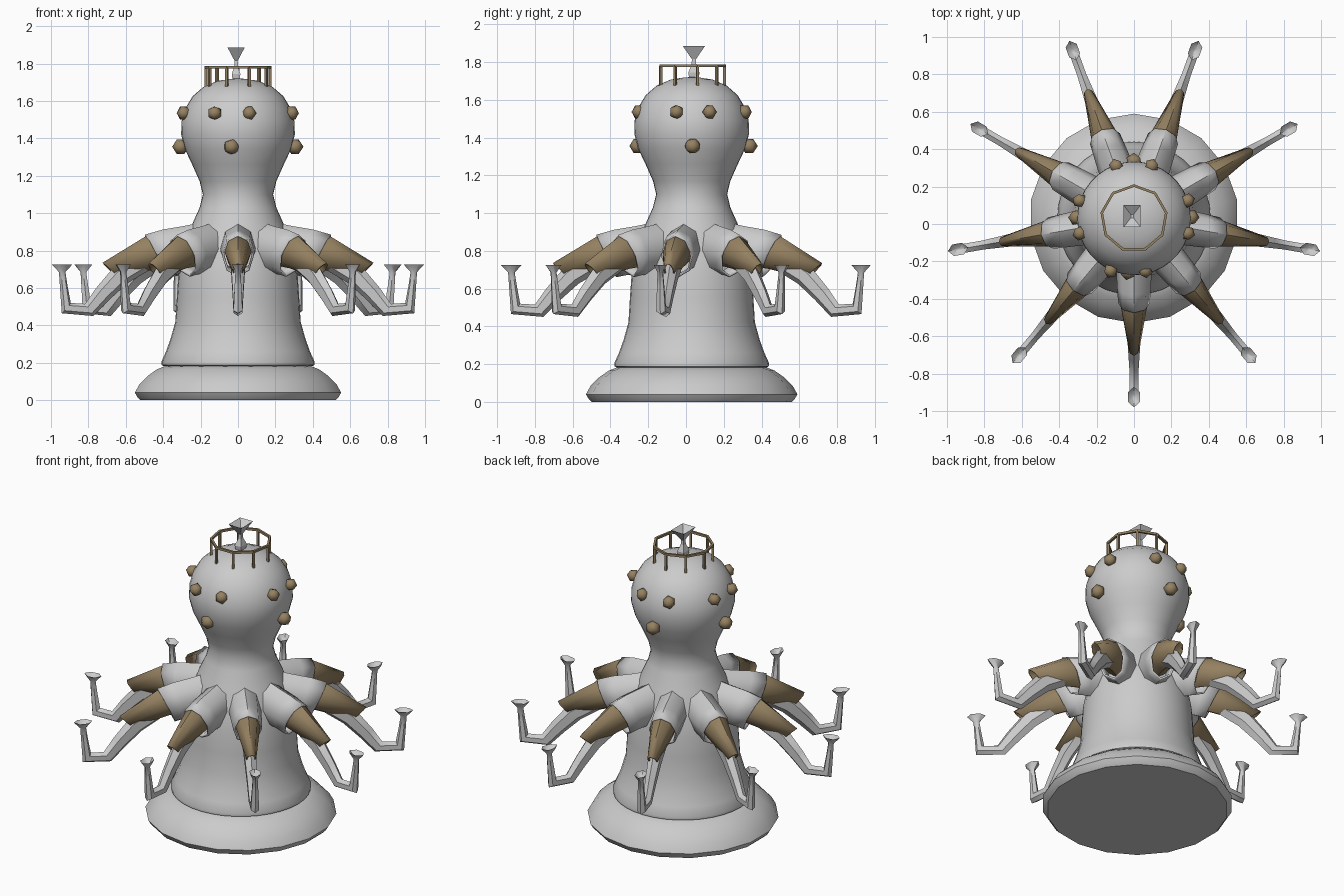
import bpy, bmesh
from math import sin, cos, pi, radians, tau
from mathutils import Vector, Matrix

if "Cube" in bpy.data.objects:
    bpy.data.objects.remove(bpy.data.objects["Cube"])

CX, CY = 0.0, 0.03          # axis of the model
ARMS = 9

brown = bpy.data.materials.new("tan_trim")
brown.diffuse_color = (0.30, 0.22, 0.12, 1)
brown.use_nodes = True
brown.node_tree.nodes["Principled BSDF"].inputs["Base Color"].default_value = brown.diffuse_color


def add_object(name, bm, mat=None, smooth=40):
    bmesh.ops.recalc_face_normals(bm, faces=bm.faces)
    mesh = bpy.data.meshes.new(name)
    bm.to_mesh(mesh)
    bm.free()
    if mat:
        mesh.materials.append(mat)
    ob = bpy.data.objects.new(name, mesh)
    bpy.context.collection.objects.link(ob)
    ob.location = (CX, CY, 0)
    if smooth:
        bpy.ops.object.select_all(action='DESELECT')
        ob.select_set(True)
        bpy.context.view_layer.objects.active = ob
        bpy.ops.object.shade_smooth_by_angle(angle=radians(smooth))
    return ob


def skin(rings, cap_start=True, cap_end=True):
    """Bridge a list of closed point rings into one skin."""
    bm = bmesh.new()
    loops = [[bm.verts.new(p) for p in ring] for ring in rings]
    n = len(loops[0])
    for a, b in zip(loops, loops[1:]):
        for i in range(n):
            j = (i + 1) % n
            bm.faces.new((a[i], a[j], b[j], b[i]))
    if cap_start:
        bm.faces.new(loops[0])
    if cap_end:
        bm.faces.new(loops[-1])
    return bm


def lathe(profile, n, start=pi / 2, sx=1.0, sy=1.0):
    return skin([[(sx * r * cos(start + tau * i / n), sy * r * sin(start + tau * i / n), z)
                  for i in range(n)] for r, z in profile])


def limb(sections, n, **caps):
    """Loft along +x; each section = top (r, z), bottom (r, z), half width."""
    rings = []
    for r1, z1, r2, z2, w in sections:
        top, bot = Vector((r1, 0, z1)), Vector((r2, 0, z2))
        mid, half = (top + bot) / 2, (top - bot) / 2
        rings.append([mid + half * cos(tau * i / n) + Vector((0, w * sin(tau * i / n), 0))
                      for i in range(n)])
    return skin(rings, **caps)


# Base plinth
add_object("base", lathe([(0.53, 0), (0.545, 0.015), (0.56, 0.04), (0.535, 0.085), (0.49, 0.13),
                          (0.44, 0.165), (0.39, 0.185)], 18))

# Body, neck and round head
add_object("body", lathe([(0.38, 0.175), (0.408, 0.188), (0.41, 0.205), (0.385, 0.26), (0.36, 0.33),
                          (0.335, 0.42), (0.327, 0.55), (0.318, 0.68), (0.295, 0.80), (0.25, 0.93),
                          (0.205, 1.03), (0.188, 1.10), (0.205, 1.17), (0.245, 1.26), (0.283, 1.34),
                          (0.304, 1.42), (0.302, 1.49), (0.282, 1.56), (0.243, 1.625),
                          (0.185, 1.675), (0.11, 1.707), (0.04, 1.718), (0.005, 1.72)], 36))

# Arm parts, built once along +x
sleeve = limb([(0.18, 0.955, 0.18, 0.68, 0.095), (0.30, 0.93, 0.26, 0.68, 0.095),
               (0.41, 0.912, 0.34, 0.672, 0.09), (0.505, 0.885, 0.40, 0.66, 0.085)],
              8, cap_end=False)
cuff = limb([(0.36, 0.91, 0.32, 0.72, 0.072), (0.495, 0.88, 0.43, 0.705, 0.072),
             (0.735, 0.735, 0.65, 0.655, 0.03)], 8, cap_end=False)
tentacle = limb([(0.54, 0.79, 0.49, 0.69, 0.045), (0.68, 0.705, 0.60, 0.625, 0.04),
                 (0.77, 0.60, 0.695, 0.54, 0.033), (0.83, 0.515, 0.785, 0.45, 0.028),
                 (0.908, 0.52, 0.957, 0.465, 0.028), (0.925, 0.61, 0.967, 0.61, 0.021),
                 (0.937, 0.685, 0.972, 0.685, 0.016), (0.90, 0.725, 1.01, 0.725, 0.036),
                 (0.94, 0.69, 0.968, 0.69, 0.008)], 6)

for name, bm, mat, wall in (("arm_sleeve", sleeve, None, 0.012),
                            ("arm_cuff", cuff, brown, 0.008),
                            ("arm_tentacle", tentacle, None, 0)):
    first = add_object(name + "_1", bm, mat, 50)
    if wall:
        mod = first.modifiers.new("wall", 'SOLIDIFY')
        mod.thickness = wall
        mod.offset = -1
    for k in range(ARMS):
        ob = first
        if k:
            ob = first.copy()
            ob.name = f"{name}_{k + 1}"
            bpy.context.collection.objects.link(ob)
        ob.rotation_euler.z = -pi / 2 + tau * k / ARMS

# Knobs on the head: eight in the upper row, four in the lower
upper = [(-0.125, -0.25), (0.06, -0.25), (0.287, -0.05), (0.287, 0.125),
         (0.095, 0.31), (-0.095, 0.31), (-0.29, 0.125), (-0.29, -0.05)]
lower = [(-0.035, -0.255), (0.305, 0.035), (0, 0.335), (-0.307, 0.035)]
bm = bmesh.new()
for spots, z, r in ((upper, 1.535, 0.04), (lower, 1.355, 0.045)):
    for x, y in spots:
        d = Vector((x - CX, y - CY, 0))
        mat = Matrix.Translation((d.x, d.y, z)) @ d.to_track_quat('Z', 'Y').to_matrix().to_4x4()
        bmesh.ops.create_icosphere(bm, subdivisions=1, radius=r, matrix=mat)
add_object("head_knobs", bm, brown, 50)

# Nine-sided crown railing: square-section rail and posts
rail = [(0.168, 1.773), (0.182, 1.773), (0.182, 1.787), (0.168, 1.787), (0.168, 1.773)]
bm = lathe(rail, 9)
bmesh.ops.delete(bm, geom=[f for f in bm.faces if len(f.verts) > 4], context='FACES_ONLY')
bmesh.ops.remove_doubles(bm, verts=bm.verts, dist=1e-5)
for k in range(9):
    turn = Matrix.Rotation(pi / 2 + tau * k / 9, 4, 'Z')
    post = turn @ Matrix.Translation((0.174, 0, 1.725)) @ Matrix.Diagonal((0.014, 0.014, 0.11, 1))
    bmesh.ops.create_cube(bm, size=1, matrix=post)
add_object("crown_railing", bm, brown, 0)

# Four-sided cup finial
finial = add_object("crown_finial", lathe([(0.03, 1.70), (0.038, 1.745), (0.016, 1.785),
                                           (0.014, 1.815), (0.076, 1.885), (0.012, 1.85)],
                                          4, pi / 4, 0.85, 1.1), None, 0)
finial.location = (CX - 0.01, CY + 0.012, 0)
